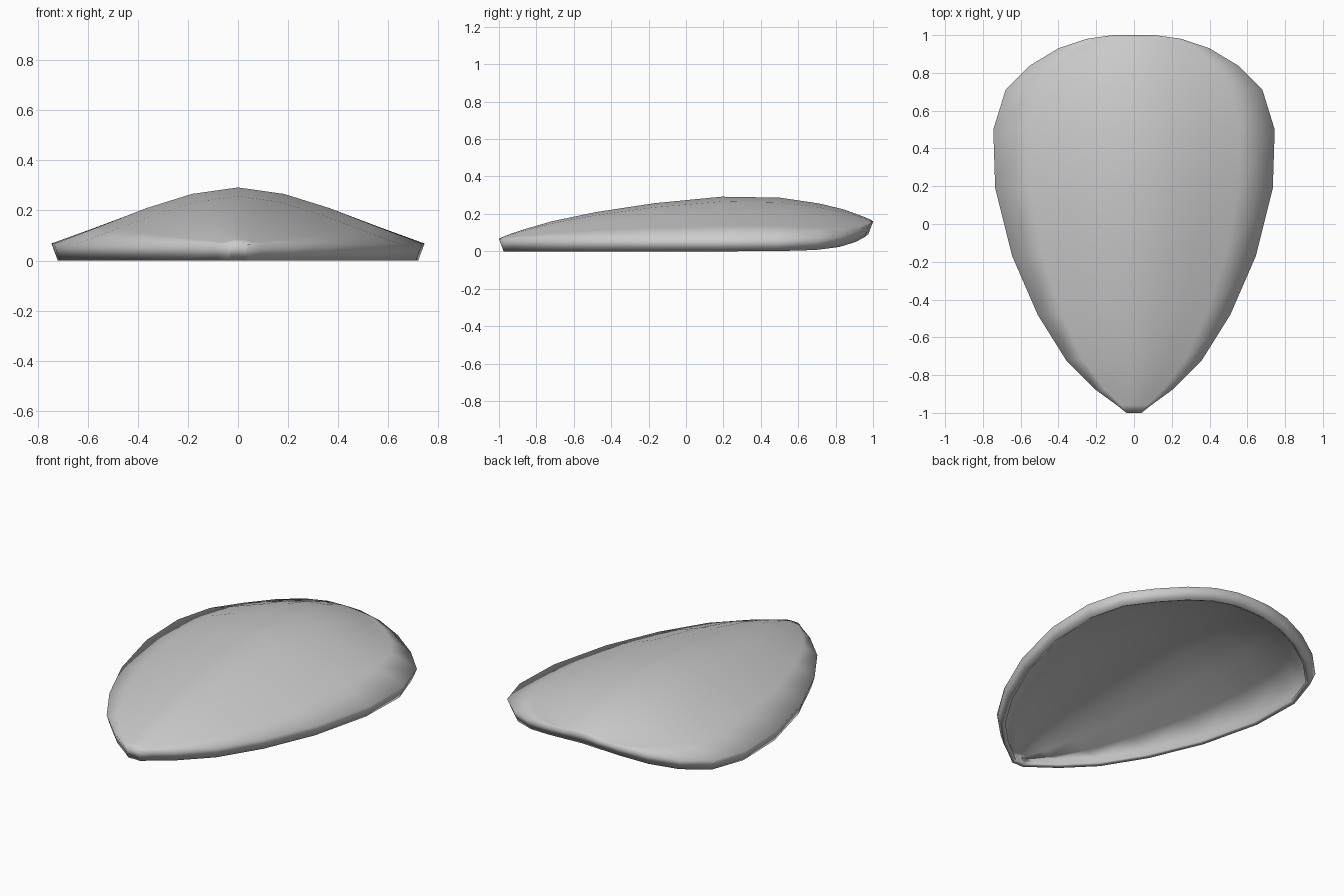
import bpy, bmesh

if "Cube" in bpy.data.objects:
    bpy.data.objects.remove(bpy.data.objects["Cube"])

# Stations from front tip to back: y, half width, rim height, crest height
stations = [
    (-1.00, 0.04, 0.066, 0.068), (-0.96, 0.09, 0.067, 0.085),
    (-0.88, 0.20, 0.067, 0.113), (-0.72, 0.36, 0.067, 0.160),
    (-0.48, 0.51, 0.067, 0.210), (-0.17, 0.645, 0.067, 0.257),
    (0.19, 0.735, 0.067, 0.292), (0.50, 0.745, 0.068, 0.287),
    (0.71, 0.68, 0.074, 0.256), (0.84, 0.55, 0.090, 0.225),
    (0.93, 0.40, 0.117, 0.193), (0.98, 0.25, 0.143, 0.172),
    (1.00, 0.11, 0.158, 0.161),
]
# Cross-section: fraction of half width, fraction of crest rise
half = [(0, 1), (0.25, 0.885), (0.5, 0.63), (0.75, 0.31), (1, 0)]
section = [(-u, h) for u, h in half[:0:-1]] + half

# Domed top surface
bm = bmesh.new()
rows = [[bm.verts.new((u * w, y, rim + (crest - rim) * h)) for u, h in section]
        for y, w, rim, crest in stations]
for a, b in zip(rows, rows[1:]):
    for i in range(len(section) - 1):
        bm.faces.new((a[i], a[i + 1], b[i + 1], b[i]))

# Short skirt tapering inward below the rim
edges = [e for e in bm.edges if e.is_boundary]
skirt = bmesh.ops.extrude_edge_only(bm, edges=edges)["geom"]
for v in skirt:
    if isinstance(v, bmesh.types.BMVert):
        v.co.x *= 0.967
        v.co.y *= 0.975
        v.co.z = max(0, v.co.z - 0.067)
bmesh.ops.recalc_face_normals(bm, faces=bm.faces)
bm.normal_update()
if rows[6][4].normal.z < 0:
    bmesh.ops.reverse_faces(bm, faces=bm.faces)
for f in bm.faces:
    f.smooth = True

mesh = bpy.data.meshes.new("shell")
bm.to_mesh(mesh)
bm.free()
shell = bpy.data.objects.new("shell", mesh)
bpy.context.collection.objects.link(shell)

# Thin hollow wall
solid = shell.modifiers.new("thickness", 'SOLIDIFY')
solid.thickness = 0.026
solid.offset = -1
